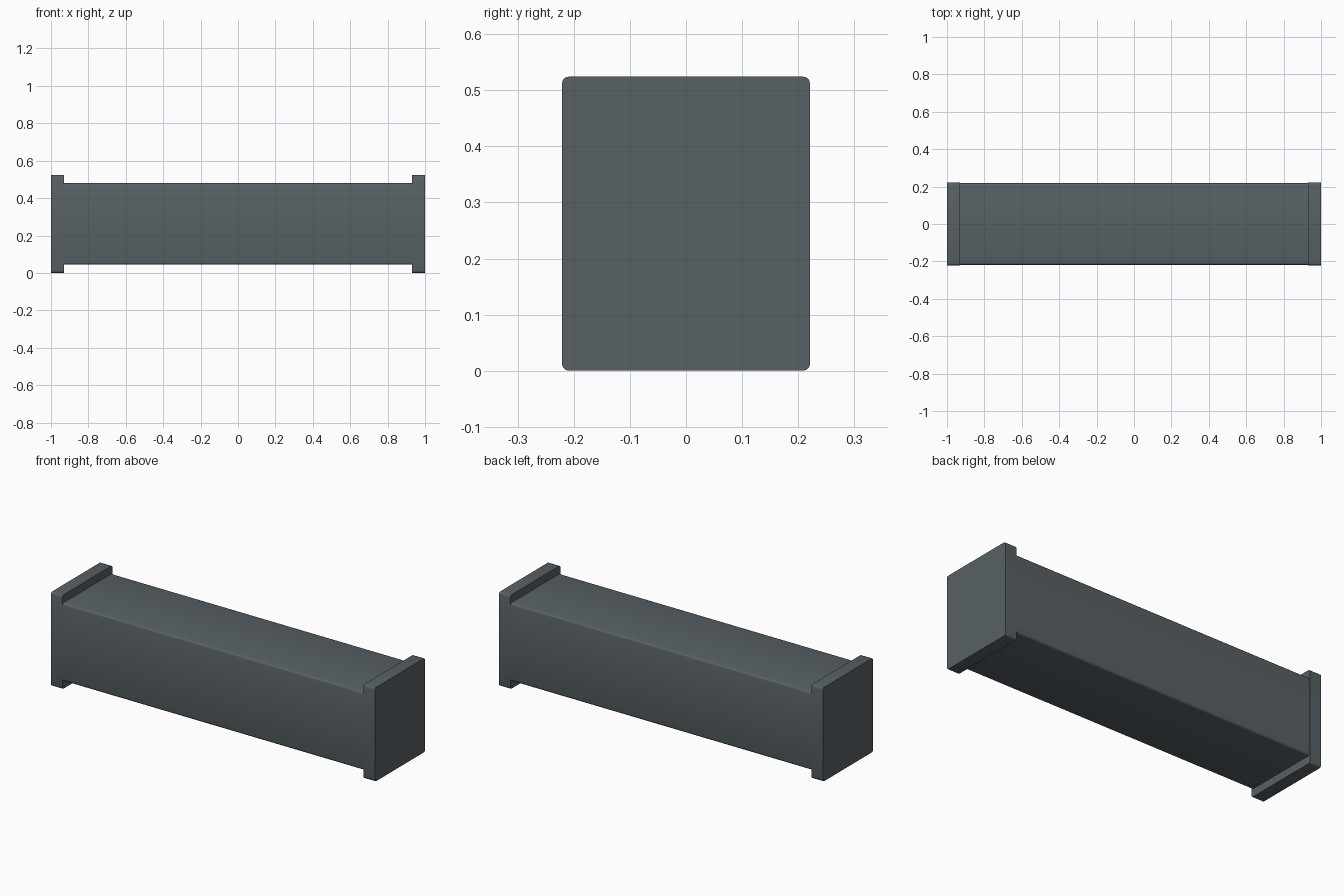
import bpy
import math

cube = bpy.data.objects.get("Cube")
if cube:
    bpy.data.objects.remove(cube, do_unlink=True)

HEIGHT, CAP_WIDTH = 0.524, 0.442
CAP_THICK, BEAM_SIZE = 0.07, 0.436

# Dark slate grey for every part
slate = bpy.data.materials.new("slate_grey")
slate.use_nodes = True
color = (0.098, 0.119, 0.130, 1)
slate.diffuse_color = color
slate.node_tree.nodes["Principled BSDF"].inputs["Base Color"].default_value = color


def rounded_bar(name, x, length, width, height, radius):
    """Rectangular bar along x with its four long edges rounded."""
    bpy.ops.mesh.primitive_cube_add(size=1, location=(x, 0, HEIGHT / 2))
    bar = bpy.context.object
    bar.name = name
    bar.scale = (length, width, height)
    bpy.ops.object.transform_apply(location=False, rotation=False, scale=True)
    mesh = bar.data
    mesh.materials.append(slate)
    weights = mesh.attributes.new("bevel_weight_edge", "FLOAT", "EDGE")
    for edge in mesh.edges:
        a, b = (mesh.vertices[i].co for i in edge.vertices)
        weights.data[edge.index].value = float(abs(a.x - b.x) > length / 2)
    bevel = bar.modifiers.new("rounded_edges", "BEVEL")
    bevel.limit_method = "WEIGHT"
    bevel.width = radius
    bevel.segments = 3
    bpy.ops.object.modifier_apply(modifier=bevel.name)
    bpy.ops.object.shade_smooth_by_angle(angle=math.radians(35))
    return bar


# Long beam between the caps
rounded_bar("beam", 0, 2 - 2 * CAP_THICK, BEAM_SIZE, BEAM_SIZE, 0.012)

# Taller end caps
for side, name in ((1, "left_end_cap"), (-1, "right_end_cap")):
    rounded_bar(name, side * (1 - CAP_THICK / 2), CAP_THICK, CAP_WIDTH, HEIGHT, 0.012)
